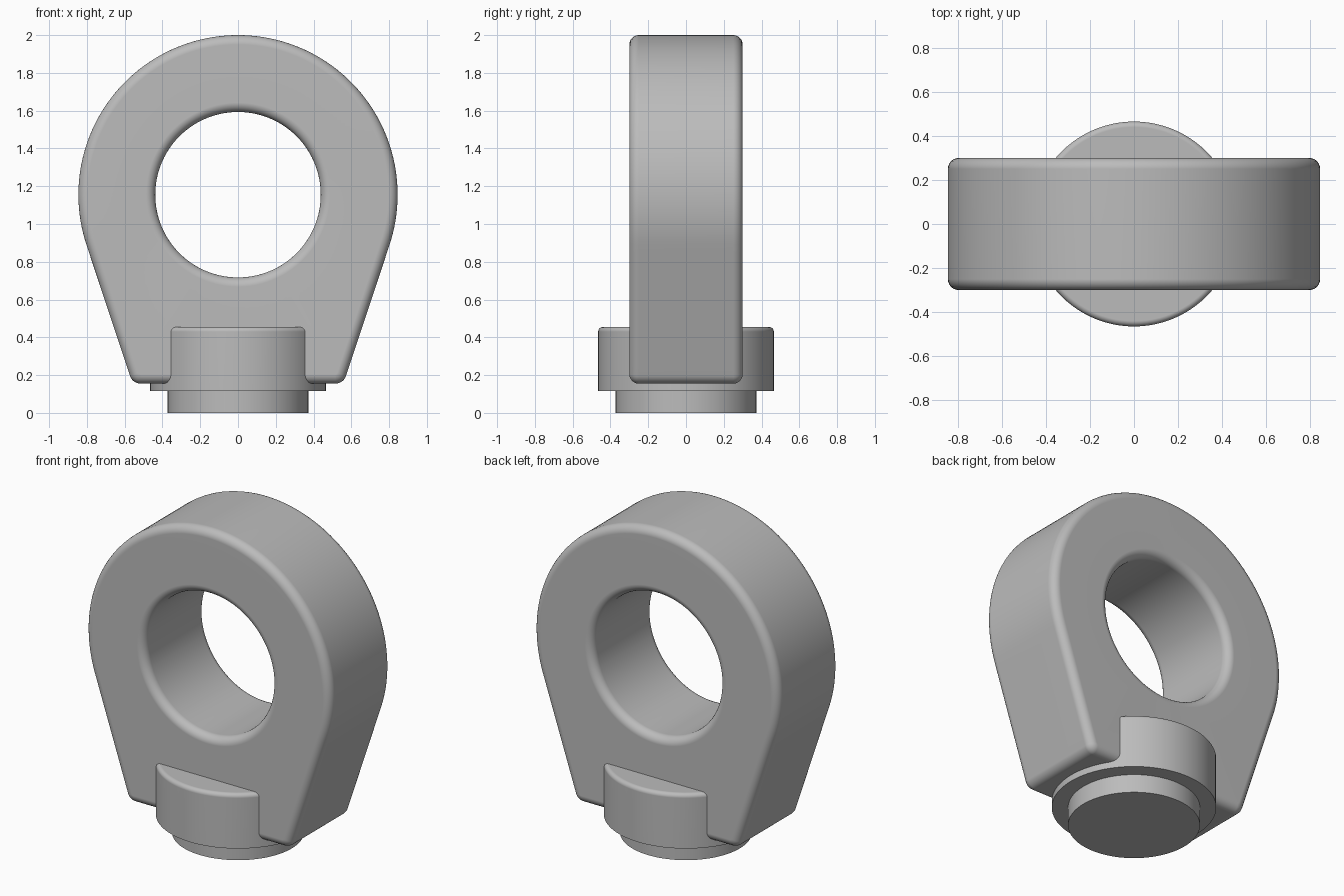
import bpy, bmesh
from math import sin, cos, pi, atan2, acos, hypot

cube = bpy.data.objects.get("Cube")
if cube:
    bpy.data.objects.remove(cube, do_unlink=True)

steel = bpy.data.materials.new("grey steel")
steel.use_nodes = True
GREY = (0.5, 0.5, 0.5, 1)
steel.diffuse_color = GREY
steel.node_tree.nodes["Principled BSDF"].inputs["Base Color"].default_value = GREY


def make_object(name, bm):
    bmesh.ops.recalc_face_normals(bm, faces=bm.faces)
    mesh = bpy.data.meshes.new(name)
    bm.to_mesh(mesh)
    bm.free()
    mesh.materials.append(steel)
    ob = bpy.data.objects.new(name, mesh)
    bpy.context.collection.objects.link(ob)
    bpy.ops.object.select_all(action="DESELECT")
    ob.select_set(True)
    bpy.context.view_layer.objects.active = ob
    bpy.ops.object.shade_smooth_by_angle(angle=0.6)
    weighted = ob.modifiers.new("clean shading", "WEIGHTED_NORMAL")
    weighted.keep_sharp = True
    return ob


# Eye plate dimensions
RING_Z, RING_R, HOLE_R = 1.155, 0.845, 0.438
FOOT_X, FOOT_Z, FOOT_R = 0.515, 0.215, 0.06
HALF_DEPTH, FILLET, STEPS = 0.3, 0.05, 6
drop = RING_Z - FOOT_Z
tilt = atan2(drop, FOOT_X) - acos((RING_R - FOOT_R) / hypot(FOOT_X, drop))


def arc(cx, cz, r, start, end, n):
    angles = [start + (end - start) * i / n for i in range(n + 1)]
    return [(cx + r * cos(a), cz + r * sin(a)) for a in angles]


def outline(inset):
    """Round head tapering to two rounded feet, with straight runs subdivided."""
    foot = FOOT_R - inset
    arcs = [arc(0, RING_Z, RING_R - inset, -tilt, pi + tilt, 96),
            arc(-FOOT_X, FOOT_Z, foot, pi + tilt, 1.5 * pi, 8),
            arc(FOOT_X, FOOT_Z, foot, 1.5 * pi, 2 * pi - tilt, 8)]
    points = []
    for i, run in enumerate(arcs):
        points += run
        (x0, z0), (x1, z1) = run[-1], arcs[(i + 1) % 3][0]
        points += [(x0 + (x1 - x0) * k / 16, z0 + (z1 - z0) * k / 16) for k in range(1, 16)]
    return points


directions = [atan2(z - RING_Z, x) for x, z in outline(0)]


def hole(inset):
    r = HOLE_R + inset
    return [(r * cos(a), RING_Z + r * sin(a)) for a in directions]


# Fillet section from front face to back face
quarter = [pi / 2 * i / STEPS for i in range(STEPS + 1)]
front = [(FILLET * (1 - sin(a)), -HALF_DEPTH + FILLET * (1 - cos(a))) for a in quarter]
section = front + [(inset, -y) for inset, y in reversed(front)]

# Eye plate: outer wall outwards, hole wall back, joined into a closed loop
bm = bmesh.new()
loops = [[bm.verts.new((x, y, z)) for x, z in outline(o)] for o, y in section]
loops += [[bm.verts.new((x, y, z)) for x, z in hole(o)] for o, y in reversed(section)]
for i, a in enumerate(loops):
    b = loops[(i + 1) % len(loops)]
    for j in range(len(a)):
        k = (j + 1) % len(a)
        bm.faces.new((a[j], a[k], b[k], b[j]))
make_object("eye_plate", bm)


def turned(name, radius, bottom, top, rounding=0):
    """Upright disc with an optional rounded top rim."""
    profile = [(radius, bottom)]
    if rounding:
        profile += [(radius - rounding * (1 - cos(a)), top - rounding * (1 - sin(a)))
                    for a in quarter]
    else:
        profile.append((radius, top))
    bm = bmesh.new()
    n = 96
    rings = [[bm.verts.new((r * cos(2 * pi * j / n), r * sin(2 * pi * j / n), z))
              for j in range(n)] for r, z in profile]
    for a, b in zip(rings, rings[1:]):
        for j in range(n):
            k = (j + 1) % n
            bm.faces.new((a[j], a[k], b[k], b[j]))
    bm.faces.new(rings[0])
    bm.faces.new(rings[-1])
    return make_object(name, bm)


# Collar and base spigot
turned("collar", 0.465, 0.115, 0.455, 0.025)
turned("base_spigot", 0.373, 0, 0.12)
